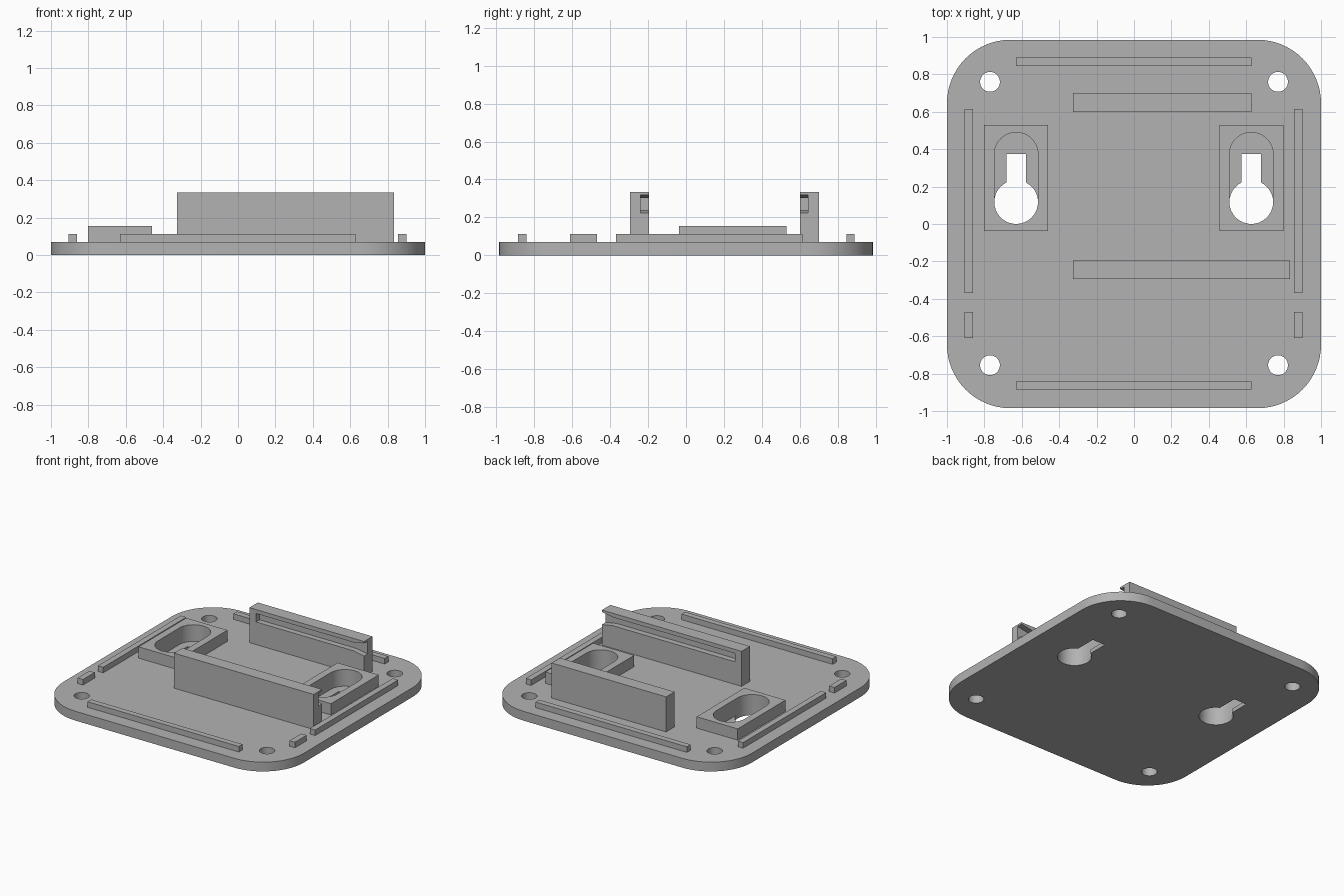
import bpy
import bmesh
from math import acos, cos, sin, degrees, radians

cube = bpy.data.objects.get("Cube")
if cube:
    bpy.data.objects.remove(cube, do_unlink=True)

grey = bpy.data.materials.new("plain grey")
grey.use_nodes = True
colour = (0.45, 0.45, 0.45, 1)
grey.diffuse_color = colour
grey.node_tree.nodes["Principled BSDF"].inputs["Base Color"].default_value = colour

PLATE_TOP = 0.07
POCKET_FLOOR = 0.03


def arc(cx, cy, r, start, end, n=16):
    """Points along an arc, angles in degrees."""
    angles = [radians(start + (end - start) * i / n) for i in range(n + 1)]
    return [(cx + r * cos(a), cy + r * sin(a)) for a in angles]


def prism(name, outline, lo, hi, axis="z"):
    """Extrude a flat outline along z (outline in xy) or y (outline in xz)."""
    bm = bmesh.new()
    verts = [bm.verts.new((u, v, lo) if axis == "z" else (u, lo, v))
             for u, v in outline]
    face = bm.faces.new(verts)
    new = bmesh.ops.extrude_face_region(bm, geom=[face])["geom"]
    shift = (0, 0, hi - lo) if axis == "z" else (0, hi - lo, 0)
    bmesh.ops.translate(bm, vec=shift,
                        verts=[g for g in new if isinstance(g, bmesh.types.BMVert)])
    bmesh.ops.recalc_face_normals(bm, faces=bm.faces)
    mesh = bpy.data.meshes.new(name)
    bm.to_mesh(mesh)
    bm.free()
    mesh.materials.append(grey)
    obj = bpy.data.objects.new(name, mesh)
    bpy.context.collection.objects.link(obj)
    return obj


def box(name, x0, x1, y0, y1, z0, z1):
    return prism(name, [(x0, y0), (x1, y0), (x1, y1), (x0, y1)], z0, z1)


def activate(obj):
    bpy.ops.object.select_all(action="DESELECT")
    obj.select_set(True)
    bpy.context.view_layer.objects.active = obj


def cut(obj, *cutter_args):
    """Subtract a prism from an object and discard the cutter."""
    cutter = prism("cutter", *cutter_args)
    cutter.hide_render = True
    mod = obj.modifiers.new("cut", "BOOLEAN")
    mod.operation = "DIFFERENCE"
    mod.solver = "EXACT"
    mod.object = cutter
    activate(obj)
    bpy.ops.object.modifier_apply(modifier=mod.name)
    bpy.data.objects.remove(cutter, do_unlink=True)


def smooth(obj):
    activate(obj)
    bpy.ops.object.shade_smooth_by_angle(angle=radians(30))


# Rounded base plate with four screw holes
R, HX, HY = 0.34, 1.0, 0.985
outline = []
for k, (sx, sy) in enumerate([(1, 1), (-1, 1), (-1, -1), (1, -1)]):
    outline += arc(sx * (HX - R), sy * (HY - R), R, 90 * k, 90 * k + 90)
plate = prism("base_plate", outline, 0, PLATE_TOP)
for x in (-0.77, 0.77):
    for y in (-0.755, 0.76):
        cut(plate, arc(x, y, 0.053, 0, 360, 32)[:-1], -0.1, 0.2)

# Keyhole hangers: raised pad, pocket and through keyhole
KR, KY, SLOT = 0.117, 0.117, 0.053
open_angle = degrees(acos(SLOT / KR))
for side, cx in (("right", -0.63), ("left", 0.627)):
    pad = box(side + "_keyhole_pad", cx - 0.171, cx + 0.171, -0.037, 0.53,
              PLATE_TOP, 0.155)
    pocket = arc(cx, 0.373, KR, 0, 180) + arc(cx, KY, KR, 180, 360)
    keyhole = (arc(cx, KY, KR, 180 - open_angle, 180, 6)
               + arc(cx, KY, KR, 180, 360)[1:]
               + arc(cx, KY, KR, 0, open_angle, 6)[1:]
               + [(cx + SLOT, 0.375), (cx - SLOT, 0.375)])
    cut(pad, pocket, POCKET_FLOOR, 0.2)
    cut(plate, pocket, POCKET_FLOOR, 0.2)
    cut(plate, keyhole, -0.1, POCKET_FLOOR + 0.01)
    smooth(pad)
smooth(plate)

# Locating ribs around the edge
RIB_TOP = 0.112
for name, y in (("front", -0.863), ("back", 0.867)):
    box(name + "_rib", -0.63, 0.627, y - 0.022, y + 0.022, PLATE_TOP, RIB_TOP)
for name, x in (("right", -0.883), ("left", 0.878)):
    box(name + "_long_rib", x - 0.022, x + 0.022, -0.37, 0.615, PLATE_TOP, RIB_TOP)
    box(name + "_short_rib", x - 0.022, x + 0.022, -0.61, -0.47, PLATE_TOP, RIB_TOP)

# Slide rails: facing grooves, closed at one end and flared at the other
START, GROOVE_LO, GROOVE_HI, FLARE = -0.27, 0.24, 0.303, 0.09
for name, end, y0, y1, g0, g1 in (
        ("front_rail", 0.835, -0.295, -0.195, -0.239, -0.1),
        ("back_rail", 0.627, 0.6, 0.7, 0.5, 0.642)):
    rail = box(name, -0.325, end, y0, y1, PLATE_TOP, 0.333)
    neck, tip, rise = end - FLARE, end + FLARE, 0.032
    cut(rail, [(START, GROOVE_LO), (neck, GROOVE_LO), (tip, GROOVE_LO - rise),
               (tip, GROOVE_HI + rise), (neck, GROOVE_HI), (START, GROOVE_HI)],
        g0, g1, "y")
